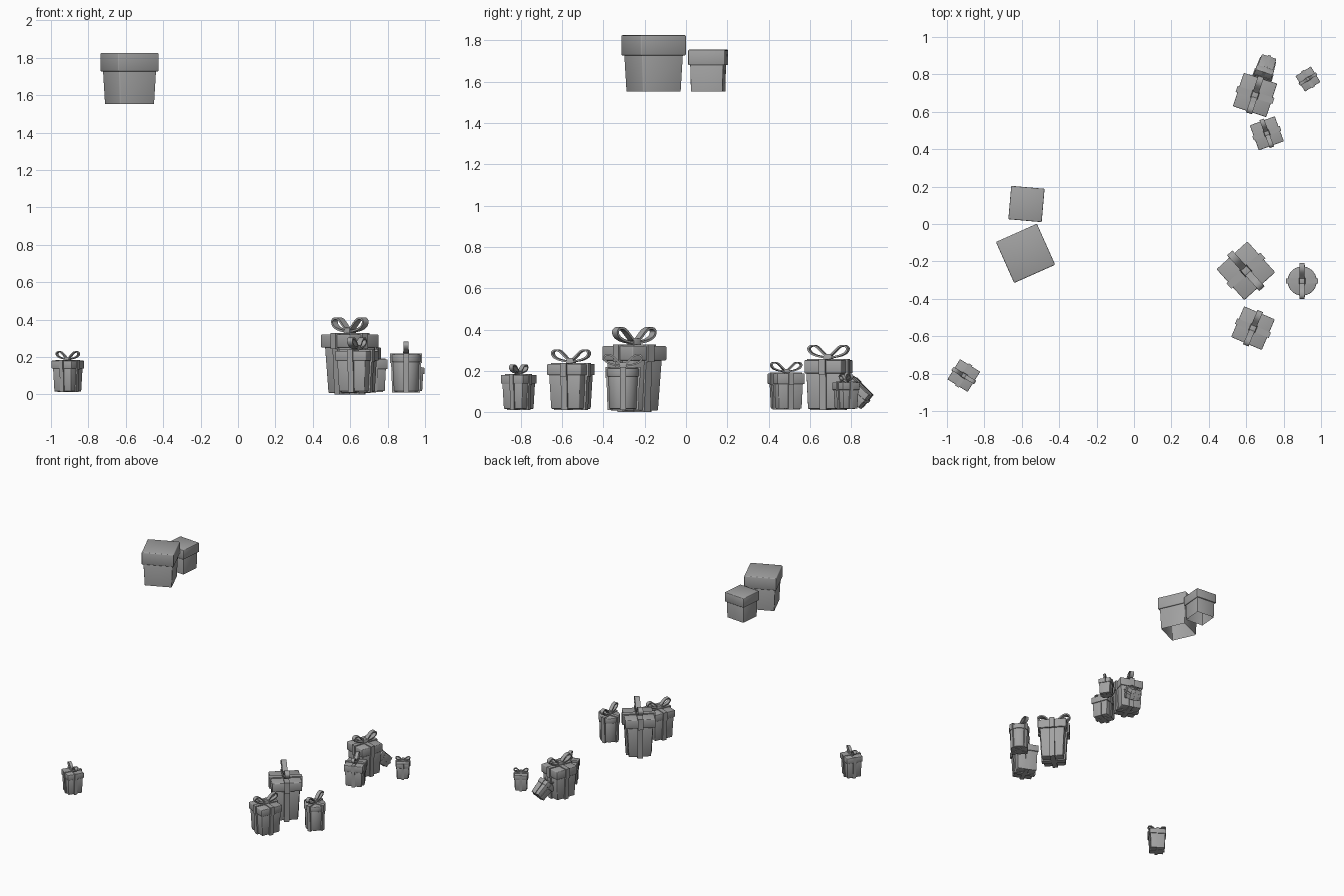
import bpy, bmesh, math
from mathutils import Matrix, Vector

if "Cube" in bpy.data.objects:
    bpy.data.objects.remove(bpy.data.objects["Cube"])

GREY = bpy.data.materials.new("dark_grey")
GREY.diffuse_color = (.36, .36, .36, 1)
GREY.use_nodes = True
GREY.node_tree.nodes["Principled BSDF"].inputs["Base Color"].default_value = GREY.diffuse_color


def finish(name, bm, M, bevel=0):
    bmesh.ops.recalc_face_normals(bm, faces=bm.faces)
    if bevel:
        edges = [e for e in bm.edges if len(e.link_faces) == 2 and e.calc_face_angle(0) > .7]
        bmesh.ops.bevel(bm, geom=edges, offset=bevel, segments=2, profile=.5, affect='EDGES')
    me = bpy.data.meshes.new(name)
    bm.to_mesh(me)
    bm.free()
    me.materials.append(GREY)
    ob = bpy.data.objects.new(name, me)
    bpy.context.collection.objects.link(ob)
    ob.matrix_world = M
    bpy.ops.object.select_all(action='DESELECT')
    ob.select_set(True)
    bpy.context.view_layer.objects.active = ob
    bpy.ops.object.shade_smooth_by_angle(angle=math.radians(55))


def prism(name, M, r0, r1, z0, z1, sides, open_bottom=False):
    """Tapered box or drum; r is half width."""
    k = math.sqrt(2) if sides == 4 else 1
    bm = bmesh.new()
    rings = []
    for r, z in ((r0, z0), (r1, z1)):
        rings.append([bm.verts.new((r * k * math.cos(a), r * k * math.sin(a), z))
                      for a in (2 * math.pi * (i + .5) / sides for i in range(sides))])
    for i in range(sides):
        j = (i + 1) % sides
        bm.faces.new((rings[0][i], rings[0][j], rings[1][j], rings[1][i]))
    bm.faces.new(rings[1])
    if not open_bottom:
        bm.faces.new(rings[0])
    finish(name, bm, M, r1 * .05)


def band(name, M, outer, inner, w):
    """Closed strap: outer and inner (x, z) loops, given width along y."""
    bm = bmesh.new()
    rows = [[bm.verts.new((x, y, z)) for x, z in loop]
            for loop, y in ((outer, -w / 2), (outer, w / 2), (inner, w / 2), (inner, -w / 2))]
    n = len(outer)
    for a in range(4):
        b = (a + 1) % 4
        for i in range(n):
            j = (i + 1) % n
            bm.faces.new((rows[a][i], rows[a][j], rows[b][j], rows[b][i]))
    finish(name, bm, M)


def strap_loop(rb, rt, rl, z0, zl, z1, t):
    v = t * .7
    half = [(rb + t, z0 - v), (rt + t, zl - v), (rl + t, zl - v), (rl + t, z1 + v)]
    return half + [(-x, z) for x, z in reversed(half)]


def catmull(pts, n=5):
    out, m = [], len(pts)
    for i in range(m):
        p0, p1, p2, p3 = (Vector(pts[(i + k) % m]) for k in (-1, 0, 1, 2))
        for s in range(n):
            u = s / n
            out.append(.5 * (2 * p1 + (p2 - p0) * u + (2 * p0 - 5 * p1 + 4 * p2 - p3) * u * u
                             + (3 * p1 - p0 - 3 * p2 + p3) * u ** 3))
    return out


# teardrop outline of one bow loop, in units of the bow's half length
BOW = [(0, .06), (.24, .34), (.55, .62), (.84, .66), (1, .5), (.88, .26), (.5, .1)]


def gift(name, M, lid, z0, zl, z1, top=.92, bot=.83, sides=4, ribbon=True, bow=.56):
    rl, rt, rb = lid / 2, lid / 2 * top, lid / 2 * bot
    prism(name + "_body", M, rb, rt, z0, zl + .01, sides, not ribbon)
    prism(name + "_lid", M, rl, rl, zl, z1, sides)
    if not ribbon:
        return
    w, t = lid * .18, lid * .05
    # two crossing ribbons
    for a in (0, math.pi / 2):
        R = M @ Matrix.Rotation(a, 4, 'Z')
        band(name + "_ribbon", R, strap_loop(rb, rt, rl, z0, zl, z1, t),
             strap_loop(rb, rt, rl, z0, zl, z1, -t * .3), w)
    # bow loops and knot
    L = bow * lid
    outer = catmull([(x * L, z * L) for x, z in BOW])
    c = sum(outer, Vector((0, 0))) / len(outer)
    n = len(outer)
    inner = []
    for i in range(n):
        d = (outer[(i + 1) % n] - outer[i - 1]).normalized()
        nrm = Vector((-d.y, d.x))
        if nrm.dot(c - outer[i]) < 0:
            nrm = -nrm
        inner.append(outer[i] + nrm * L * (.085 if outer[i].x > .1 * L else .03))
    T = M @ Matrix.Translation((0, 0, z1 + t * .5))
    for a in (0, math.pi):
        band(name + "_bow_loop", T @ Matrix.Rotation(a, 4, 'Z'), outer, inner, w * .95)
    prism(name + "_knot", T, w * .6, w * .5, 0, L * .24, 4)


def at(x, y, deg):
    return Matrix.Translation((x, y, 0)) @ Matrix.Rotation(math.radians(deg), 4, 'Z')


# plain floating boxes
gift("large_plain_box", at(-.58, -.157, 24), .24, 1.553, 1.727, 1.825, .91, .84, ribbon=False)
gift("small_plain_box", at(-.575, .107, -5), .179, 1.553, 1.68, 1.755, .9, .86, ribbon=False)

# wrapped gifts on the floor
gift("left_gift", at(-.91, -.81, -32), .127, .016, .138, .18)
gift("tall_gift", at(.598, -.25, -48), .222, .008, .25, .32, .86, .74, bow=.58)
gift("front_gift", at(.636, -.557, 67), .178, .016, .18, .233)
gift("round_gift", at(.899, -.305, 90), .156, .016, .172, .213, .93, .86, sides=32, bow=.62)
gift("back_gift", at(.647, .69, 72), .188, .016, .188, .252, .92, .85, bow=.55)
gift("middle_gift", at(.71, .485, 110), .142, .018, .136, .187, .9, .83)
gift("tiny_gift", at(.93, .775, 32), .097, .018, .108, .144)

# small gift tipped over against the back gift
tip = Matrix.Translation((.715, .872, .053)) @ Matrix.Rotation(math.radians(-18), 4, 'Z') \
    @ Matrix.Rotation(math.radians(50), 4, 'X')
gift("tipped_gift", tip, .097, 0, .088, .124)
